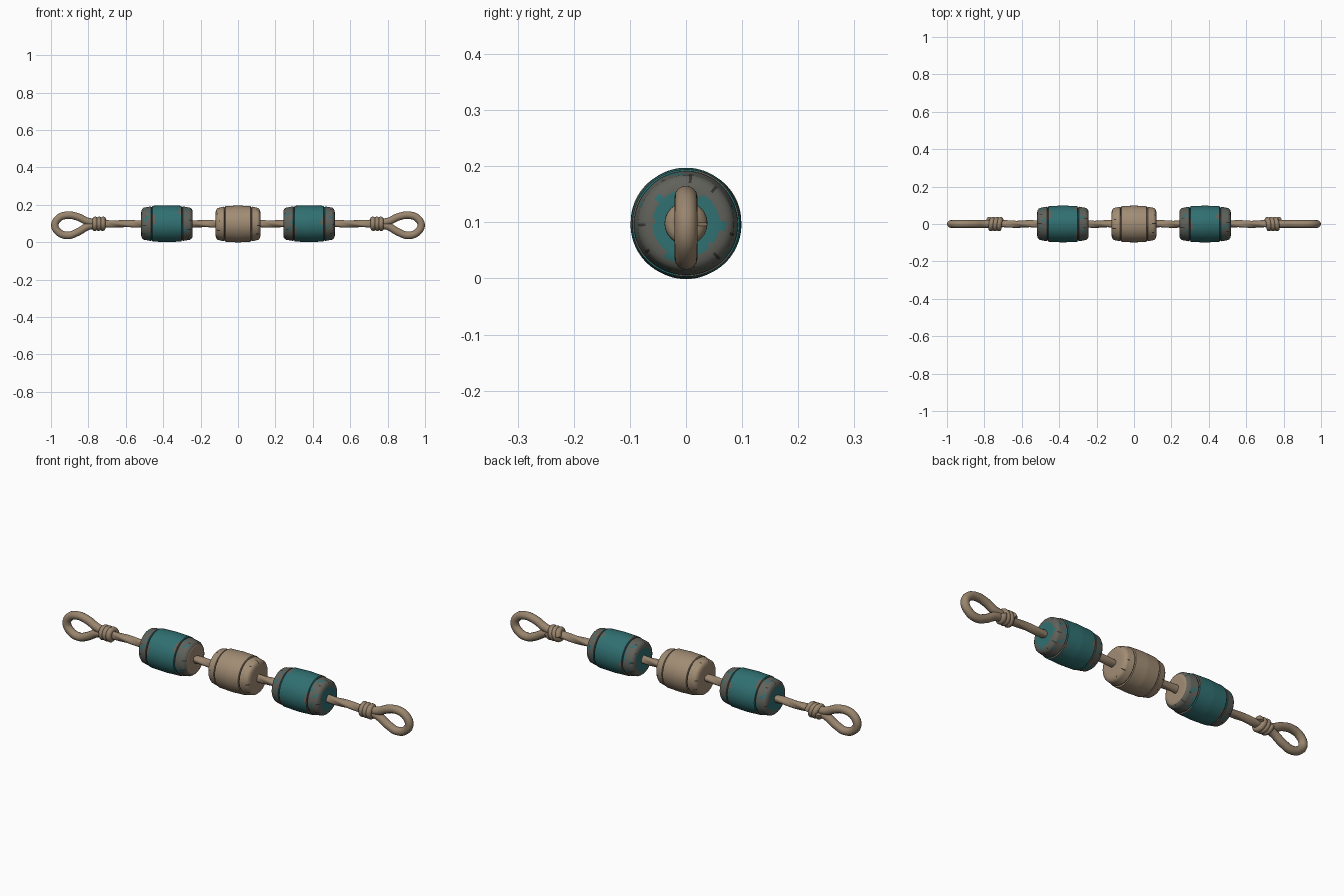
import bpy, bmesh
from math import sin, cos, pi, radians

if "Cube" in bpy.data.objects:
    bpy.data.objects.remove(bpy.data.objects["Cube"])

AXIS_Z = 0.098


def material(name, rgb):
    m = bpy.data.materials.new(name)
    m.use_nodes = True
    m.diffuse_color = (*rgb, 1)
    bsdf = m.node_tree.nodes["Principled BSDF"]
    bsdf.inputs["Base Color"].default_value = (*rgb, 1)
    bsdf.inputs["Roughness"].default_value = 0.8
    return m


TEAL = material("teal paint", (0.03, 0.16, 0.165))
GREY = material("worn grey", (0.12, 0.12, 0.105))
TAN = material("bare wood", (0.36, 0.265, 0.175))
ROPE = material("rope", (0.32, 0.235, 0.155))
DARK = material("dark groove", (0.04, 0.037, 0.032))


def smooth(ob, angle=40):
    bpy.ops.object.select_all(action='DESELECT')
    ob.select_set(True)
    bpy.context.view_layer.objects.active = ob
    bpy.ops.object.shade_smooth_by_angle(angle=radians(angle))


def lathe(name, xs, radius, segs, mats, pick=None, centre=0):
    """Surface about the x axis; radius(i, angle) gives ring i, pick colours faces."""
    bm = bmesh.new()
    rings = [[bm.verts.new((x, radius(i, 2 * pi * s / segs) * cos(2 * pi * s / segs),
                            radius(i, 2 * pi * s / segs) * sin(2 * pi * s / segs)))
              for s in range(segs)] for i, x in enumerate(xs)]
    for a, b in zip(rings, rings[1:]):
        for s in range(segs):
            t = (s + 1) % segs
            f = bm.faces.new((a[s], a[t], b[t], b[s]))
            if pick:
                c = f.calc_center_median()
                f.material_index = pick(c, 2 * pi * (s + 0.5) / segs)
    bmesh.ops.recalc_face_normals(bm, faces=bm.faces)
    me = bpy.data.meshes.new(name)
    bm.to_mesh(me)
    bm.free()
    for m in mats:
        me.materials.append(m)
    ob = bpy.data.objects.new(name, me)
    bpy.context.collection.objects.link(ob)
    ob.location = (centre, 0, AXIS_Z)
    smooth(ob)
    return ob


# Half profile of a float: from the rope hole out over the rim to the belly
HALF = [(1, 0.015), (1, 0.06), (0.985, 0.072), (0.95, 0.08), (0.9, 0.0855),
        (0.62, 0.0925), (0.605, 0.089), (0.575, 0.089), (0.56, 0.0955), (0, 0.0985)]


def refine(points, step=0.006, length=0.138):
    out = []
    for (x0, r0), (x1, r1) in zip(points, points[1:]):
        n = max(1, int(max(abs(x1 - x0) * length, abs(r1 - r0)) / step))
        out += [(x0 + (x1 - x0) * k / n, r0 + (r1 - r0) * k / n) for k in range(n)]
    return out + [points[-1]]


def barrel(name, centre, half, mats, pick):
    side = refine(HALF)
    prof = [(-x, r) for x, r in side] + side[-2::-1]

    def radius(i, a):
        r = prof[i][1]
        return r * (1 + 0.008 * sin(3 * a + centre * 9)) if r > 0.065 else r
    return lathe(name, [p[0] * half for p in prof], radius, 96, mats, pick, centre)


def ragged(a, phase):
    return sin(3 * a + phase) + 0.6 * sin(7 * a + 2 * phase) + 0.4 * sin(13 * a + phase)


def is_crack(u, a, r, phase):
    groove = 0.57 < abs(u) < 0.61 and sin(2 * a + phase + u) > -0.3
    split = 0.8 < abs(u) < 0.99 and r > 0.07 and sin(11 * a + 4 * phase + u * 2) > 0.985
    return groove or split


def painted(half, phase, bare_cap):
    """Teal belly and cap middles, ragged grey wear toward each rim."""
    def pick(c, a):
        u, r = c.x / half, (c.y ** 2 + c.z ** 2) ** 0.5
        end = 1 if u > 0 else -1
        w = ragged(a, phase + end)
        if is_crack(u, a, r, phase):
            return 3
        if abs(u) > 0.97:
            if end == bare_cap:
                return 2 if r < 0.073 + 0.004 * w else 1
            return 0 if r < 0.062 + 0.004 * w else 1
        if 0.66 < abs(u) < 0.88 and sin(4 * a + phase) * sin(9 * a + u * 14) > 0.6:
            return 0
        return 1 if abs(u) > 0.57 + 0.09 * w else 0
    return pick


def bare(c, a):
    r = (c.y ** 2 + c.z ** 2) ** 0.5
    return 1 if is_crack(c.x / 0.12, a, r, 2.0) else 0


# Three floats threaded along the rope
barrel("left_float", 0.38, 0.138, [TEAL, GREY, TAN, DARK], painted(0.138, 0.6, 0))
barrel("right_float", -0.38, 0.138, [TEAL, GREY, TAN, DARK], painted(0.138, 2.9, 1))
barrel("middle_float", 0, 0.12, [TAN, DARK], bare)

# Twisted three-strand rope through the floats
N = 260
xs = [-0.76 + 1.52 * i / N for i in range(N + 1)]
lathe("main_rope", xs, lambda i, a: 0.019 + 0.0018 * cos(3 * a - 45 * xs[i]), 24, [ROPE])


def tube(name, points, radius, bezier):
    cu = bpy.data.curves.new(name, 'CURVE')
    cu.dimensions = '3D'
    cu.bevel_depth = radius
    cu.bevel_resolution = 5
    cu.use_fill_caps = True
    sp = cu.splines.new('BEZIER' if bezier else 'POLY')
    if bezier:
        sp.resolution_u = 8
        sp.bezier_points.add(len(points) - 1)
        for p, co in zip(sp.bezier_points, points):
            p.co = co
            p.handle_left_type = p.handle_right_type = 'AUTO'
    else:
        sp.points.add(len(points) - 1)
        for p, co in zip(sp.points, points):
            p.co = (*co, 1)
    cu.materials.append(ROPE)
    ob = bpy.data.objects.new(name, cu)
    bpy.context.collection.objects.link(ob)
    ob.location.z = AXIS_Z
    bpy.ops.object.select_all(action='DESELECT')
    ob.select_set(True)
    bpy.context.view_layer.objects.active = ob
    bpy.ops.object.convert(target='MESH')
    smooth(bpy.context.object, 60)


# Teardrop end loops, each bound by three turns of rope
LOOP = [(0.74, 0.008), (0.80, 0.012), (0.86, 0.038), (0.915, 0.046), (0.96, 0.029),
        (0.979, -0.008), (0.96, -0.044), (0.91, -0.062), (0.86, -0.046),
        (0.80, -0.013), (0.74, -0.006)]
for side, sx in (("left", 1), ("right", -1)):
    tube(side + "_loop", [(sx * x, 0, z) for x, z in LOOP], 0.0205, True)
    turns = [2 * pi * k / 24 for k in range(24 * 3 + 1)]
    coil = [(sx * (0.712 + 0.0105 * t / pi + 0.004 * sin(t)),
             0.024 * cos(t), 0.024 * sin(t)) for t in turns]
    tube(side + "_binding", coil, 0.0145, False)
